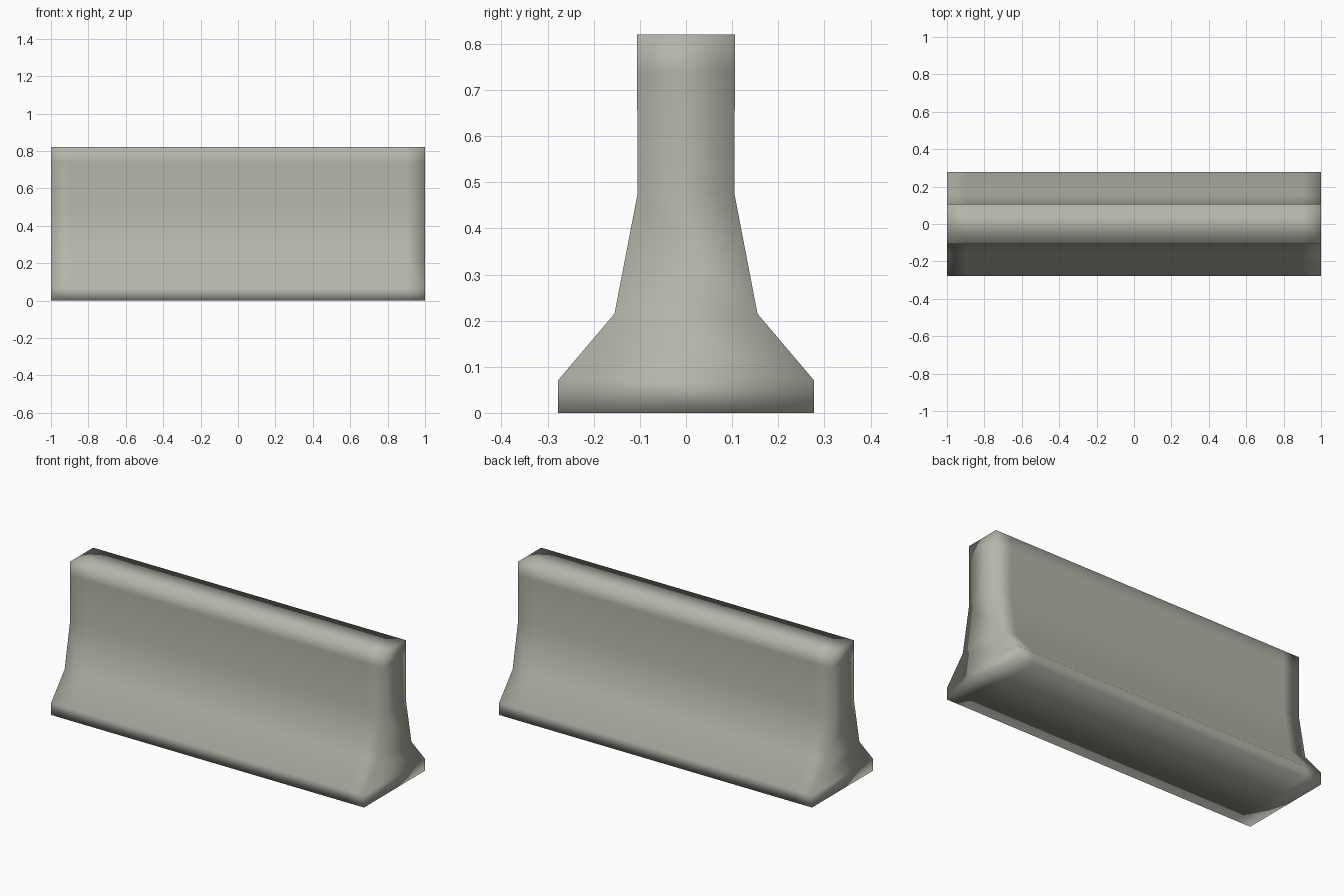
import bpy, bmesh

if "Cube" in bpy.data.objects:
    bpy.data.objects.remove(bpy.data.objects["Cube"])

# Half profile of the barrier, with a support row near the top: (half width, height)
half = [(0.278, 0.0), (0.278, 0.07), (0.155, 0.215), (0.105, 0.475), (0.106, 0.74), (0.106, 0.82)]
profile = half + [(-y, z) for y, z in reversed(half)]
stations = [-1, -0.9, 0, 0.9, 1]   # support loops near both ends
n = len(profile)

# Barrier body: rings of the profile along x, joined by quads
bm = bmesh.new()
rings = [[bm.verts.new((x, y, z)) for y, z in profile] for x in stations]
for a, b in zip(rings, rings[1:]):
    for i in range(n):
        j = (i + 1) % n
        bm.faces.new((a[i], a[j], b[j], b[i]))

# End caps: quads across the profile from side to side
for ring in (rings[0], rings[-1]):
    for i in range(len(half) - 1):
        bm.faces.new((ring[i], ring[i + 1], ring[n - 2 - i], ring[n - 1 - i]))

# Soft shading all over, as on the worn concrete
bmesh.ops.recalc_face_normals(bm, faces=bm.faces)
for f in bm.faces:
    f.smooth = True

mesh = bpy.data.meshes.new("concrete_barrier")
bm.to_mesh(mesh)
bm.free()
barrier = bpy.data.objects.new("concrete_barrier", mesh)
bpy.context.collection.objects.link(barrier)

# Warm grey concrete
concrete = bpy.data.materials.new("concrete")
concrete.diffuse_color = (0.46, 0.46, 0.40, 1)
concrete.use_nodes = True
concrete.node_tree.nodes["Principled BSDF"].inputs["Base Color"].default_value = concrete.diffuse_color
mesh.materials.append(concrete)
